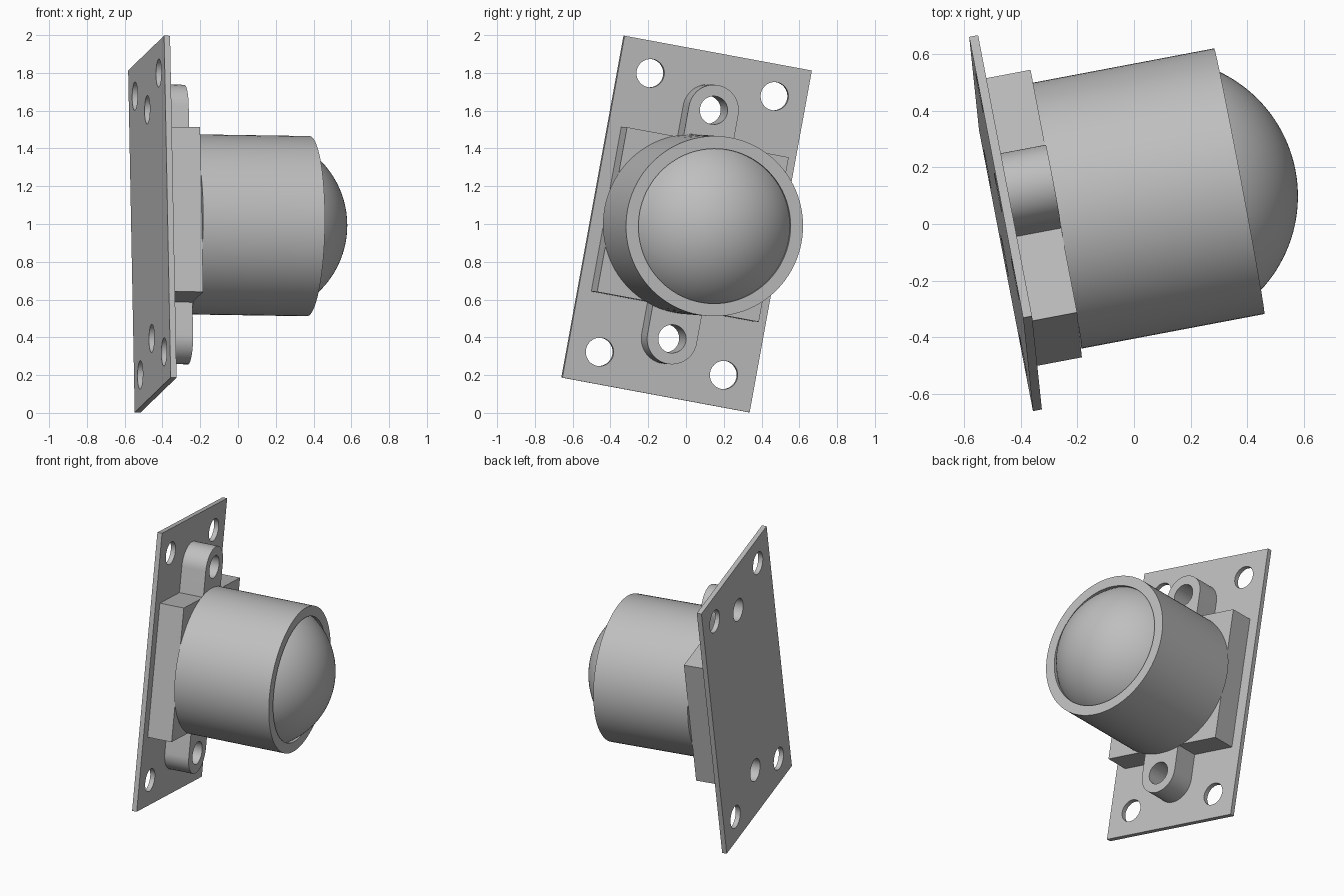
import bpy
import bmesh
from math import sin, cos, pi, radians, asin
from mathutils import Matrix, Vector

cube = bpy.data.objects.get("Cube")
if cube:
    bpy.data.objects.remove(cube)

grey = bpy.data.materials.new("plain grey")
grey.use_nodes = True
grey.diffuse_color = (0.52, 0.52, 0.52, 1)
grey.node_tree.nodes["Principled BSDF"].inputs["Base Color"].default_value = grey.diffuse_color

# Tilted frame: local x across the plate, y along it, z out of its face
normal = Vector((0.983, 0.186, -0.015)).normalized()
along = Vector((-0.019, 0.179, 0.984))
along = (along - normal * along.dot(normal)).normalized()
across = along.cross(normal)
frame = Matrix((across, along, normal)).transposed().to_4x4()
frame.translation = (-0.469, 0, 1)


def finish(name, mesh):
    bm = bmesh.new()
    bm.from_mesh(mesh)
    bmesh.ops.remove_doubles(bm, verts=bm.verts, dist=0.0001)
    bmesh.ops.recalc_face_normals(bm, faces=bm.faces)
    for face in bm.faces:
        face.smooth = True
    bm.to_mesh(mesh)
    bm.free()
    mesh.set_sharp_from_angle(angle=radians(30))
    mesh.materials.clear()
    mesh.materials.append(grey)
    obj = bpy.data.objects.new(name, mesh)
    bpy.context.collection.objects.link(obj)
    obj.matrix_world = frame


def arc(x, y, r, start=0, sweep=2 * pi, steps=48, closed=True):
    count = steps if closed else steps + 1
    return [(x + r * cos(start + sweep * i / steps),
             y + r * sin(start + sweep * i / steps)) for i in range(count)]


def rectangle(w, h):
    return [(-w, -h), (w, -h), (w, h), (-w, h)]


def slab(name, loops, bottom, top):
    """Extrude an outline with holes between two heights."""
    curve = bpy.data.curves.new(name, "CURVE")
    curve.dimensions = "2D"
    curve.fill_mode = "BOTH"
    curve.extrude = (top - bottom) / 2
    for loop in loops:
        spline = curve.splines.new("POLY")
        spline.points.add(len(loop) - 1)
        for point, (x, y) in zip(spline.points, loop):
            point.co = (x, y, 0, 1)
        spline.use_cyclic_u = True
    helper = bpy.data.objects.new(name + " outline", curve)
    bpy.context.collection.objects.link(helper)
    bpy.context.view_layer.update()
    graph = bpy.context.evaluated_depsgraph_get()
    mesh = bpy.data.meshes.new_from_object(helper.evaluated_get(graph))
    bpy.data.objects.remove(helper)
    mesh.transform(Matrix.Translation((0, 0, (top + bottom) / 2)))
    finish(name, mesh)


def lathe(name, profile, offset, steps=96):
    """Spin a (radius, height) profile round the outward axis."""
    bm = bmesh.new()
    verts = [bm.verts.new((r + offset, 0, z)) for r, z in profile]
    edges = [bm.edges.new(pair) for pair in zip(verts, verts[1:])]
    bmesh.ops.spin(bm, geom=verts + edges, cent=(offset, 0, 0), axis=(0, 0, 1),
                   angle=2 * pi, steps=steps)
    mesh = bpy.data.meshes.new(name)
    bm.to_mesh(mesh)
    bm.free()
    finish(name, mesh)


# Mounting plate with four corner holes and two tab holes
HOLE, TAB = 0.075, 0.615
corner_holes = [arc(x, y, HOLE) for x in (-0.34, 0.34) for y in (-0.75, 0.75)]
tab_holes = [arc(0, y, HOLE) for y in (-TAB, TAB)]
slab("mounting_plate", [rectangle(0.513, 0.92)] + corner_holes + tab_holes, 0, 0.032)

# Square base block
slab("base_block", [rectangle(0.443, 0.443)], 0.032, 0.198)

# Rounded screw tabs above and below the block
for name, side in (("upper_tab", 1), ("lower_tab", -1)):
    outline = arc(0, side * TAB, 0.135, 0, side * pi, 32, False)
    outline += [(-0.135, side * 0.443), (0.135, side * 0.443)]
    slab(name, [outline, arc(0, side * TAB, HOLE)], 0.032, 0.198)

# Round housing with a shallow recessed rim
AXIS = -0.008
lathe("housing", [(0, 0.198), (0.477, 0.198), (0.477, 0.854), (0.41, 0.854),
                  (0.41, 0.83), (0, 0.83)], AXIS)

# Domed lens
radius, centre = 0.486, 0.57
edge = asin(0.41 / radius)
lathe("dome_lens", [(radius * sin(edge * i / 20), centre + radius * cos(edge * i / 20))
                    for i in range(21)], AXIS)
